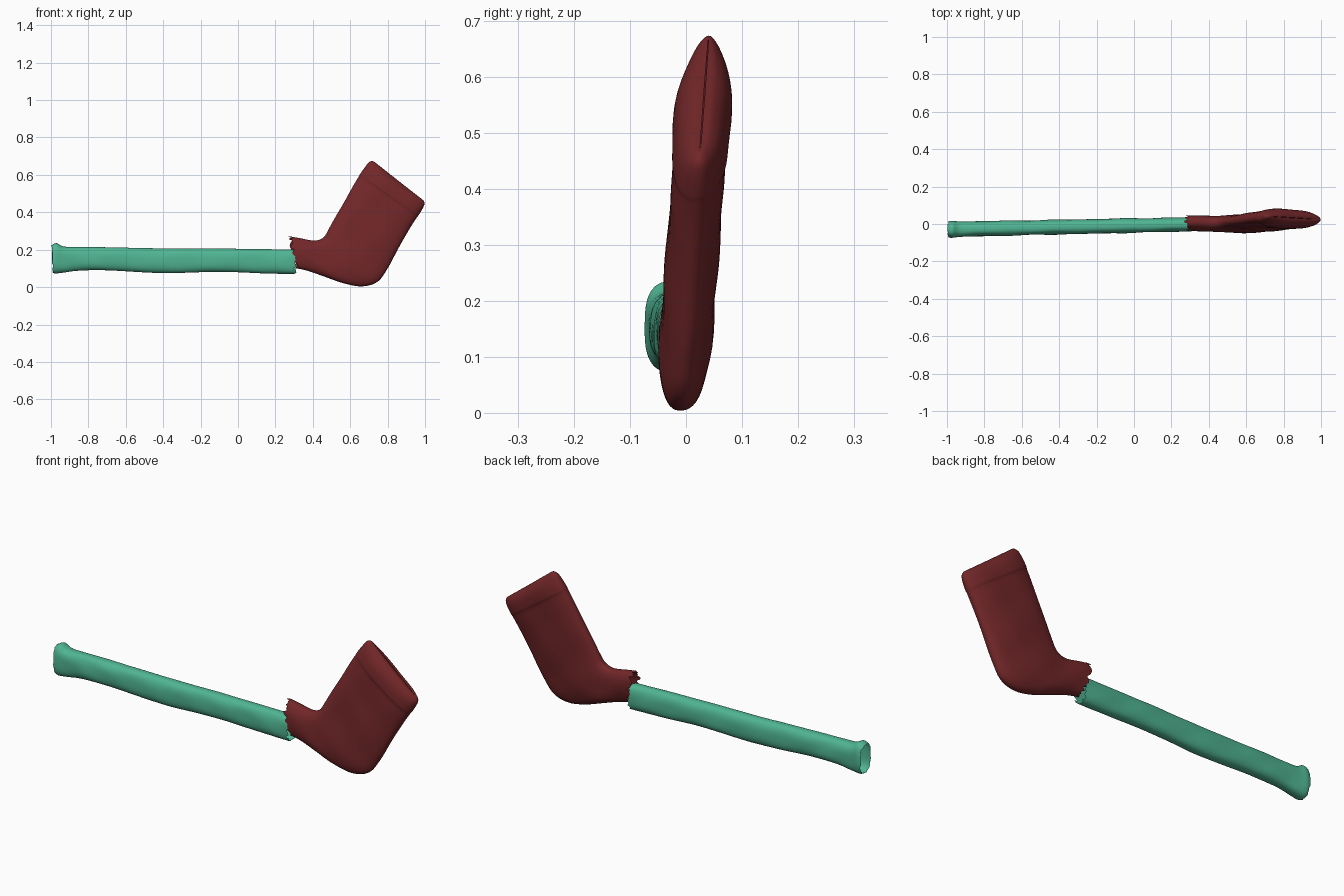
import bpy, math, random

if "Cube" in bpy.data.objects:
    bpy.data.objects.remove(bpy.data.objects["Cube"])

random.seed(4)


def material(name, rgb):
    m = bpy.data.materials.new(name)
    m.diffuse_color = (*rgb, 1)
    m.use_nodes = True
    m.node_tree.nodes["Principled BSDF"].inputs["Base Color"].default_value = m.diffuse_color
    return m


def spline(a, b, c, d, t):
    return tuple(0.5 * (2 * q + (r - p) * t + (2 * p - 5 * q + 4 * r - s) * t * t
                        + (3 * q - p - 3 * r + s) * t ** 3)
                 for p, q, r, s in zip(a, b, c, d))


def sleeve(name, stations, mat, lean, power, wrinkle, jag_start=0, jag_end=0, steps=6, sides=48):
    """Loft flattened rings; station = upper x, z, lower x, z, half thickness."""
    n = len(stations)
    rows = []
    for i in range(n - 1):
        a, d = stations[max(i - 1, 0)], stations[min(i + 2, n - 1)]
        rows += [spline(a, stations[i], stations[i + 1], d, k / steps) for k in range(steps)]
    rows.append(stations[-1])

    verts, faces = [], []
    for r, (ux, uz, lx, lz, thick) in enumerate(rows):
        thick = max(thick, 0.001)
        for s in range(sides):
            a = 2 * math.pi * s / sides
            c, q = math.cos(a), math.sin(a)
            w = math.copysign(abs(c) ** (2 / power), c)
            v = math.copysign(abs(q) ** (2 / power), q)
            x = (ux + lx) / 2 + (ux - lx) / 2 * w
            z = (uz + lz) / 2 + (uz - lz) / 2 * w
            # soft cloth creases
            crease = wrinkle * (math.sin(31 * x + 17 * z + 2 * c) + math.sin(23 * z - 19 * x + 3 * q))
            y = lean(x, z) + v * (thick + crease * min(1, thick / 0.03))
            # torn hems
            if r == 0:
                x += random.uniform(-jag_start, jag_start)
            if r == len(rows) - 1:
                x += random.uniform(-jag_end, jag_end)
            verts.append((x, y, z))
    for r in range(len(rows) - 1):
        for s in range(sides):
            t = (s + 1) % sides
            faces.append((r * sides + s, r * sides + t, (r + 1) * sides + t, (r + 1) * sides + s))
    mesh = bpy.data.meshes.new(name)
    mesh.from_pydata(verts, [], faces)
    mesh.materials.append(mat)
    ob = bpy.data.objects.new(name, mesh)
    bpy.context.collection.objects.link(ob)
    bpy.context.view_layer.objects.active = ob
    ob.select_set(True)
    bpy.ops.object.mode_set(mode='EDIT')
    bpy.ops.mesh.select_all(action='SELECT')
    bpy.ops.mesh.normals_make_consistent(inside=False)
    bpy.ops.object.mode_set(mode='OBJECT')
    bpy.ops.object.shade_smooth_by_angle(angle=math.radians(50))
    ob.select_set(False)
    return ob


green = material("green_cloth", (0.08, 0.46, 0.29))
red = material("dark_red_cloth", (0.17, 0.02, 0.022))

# Long straight sleeve, flared at its open left end
sleeve("shaft_sleeve", [
    (-0.995, 0.225, -0.99, 0.078, 0.042),
    (-0.97, 0.235, -0.975, 0.073, 0.046),
    (-0.93, 0.217, -0.93, 0.078, 0.043),
    (-0.85, 0.215, -0.85, 0.088, 0.040),
    (-0.70, 0.213, -0.70, 0.090, 0.040),
    (-0.40, 0.207, -0.40, 0.075, 0.039),
    (-0.10, 0.206, -0.10, 0.082, 0.039),
    (0.15, 0.203, 0.15, 0.073, 0.038),
    (0.30, 0.200, 0.305, 0.070, 0.037)],
    green, lambda x, z: -0.008 + 0.021 * x, 2.5, 0.0012, jag_start=0.004, jag_end=0.008)

# Bent head cover: torn neck, heel bend, wide blade, raised hem and closed tip
sleeve("head_cover", [
    (0.28, 0.270, 0.315, 0.100, 0.038),
    (0.33, 0.262, 0.37, 0.088, 0.040),
    (0.40, 0.249, 0.46, 0.057, 0.043),
    (0.44, 0.255, 0.56, 0.022, 0.045),
    (0.465, 0.275, 0.66, 0.004, 0.046),
    (0.485, 0.310, 0.745, 0.028, 0.046),
    (0.515, 0.365, 0.80, 0.100, 0.046),
    (0.565, 0.450, 0.86, 0.212, 0.047),
    (0.615, 0.540, 0.920, 0.316, 0.048),
    (0.645, 0.590, 0.955, 0.370, 0.047),
    (0.655, 0.608, 0.968, 0.388, 0.051),
    (0.680, 0.643, 0.988, 0.422, 0.048),
    (0.698, 0.666, 0.997, 0.445, 0.036),
    (0.717, 0.674, 0.992, 0.463, 0.018),
    (0.733, 0.667, 0.977, 0.474, 0.001)],
    red, lambda x, z: -0.010 + 0.075 * z, 2.4, 0.0015, jag_start=0.015)
